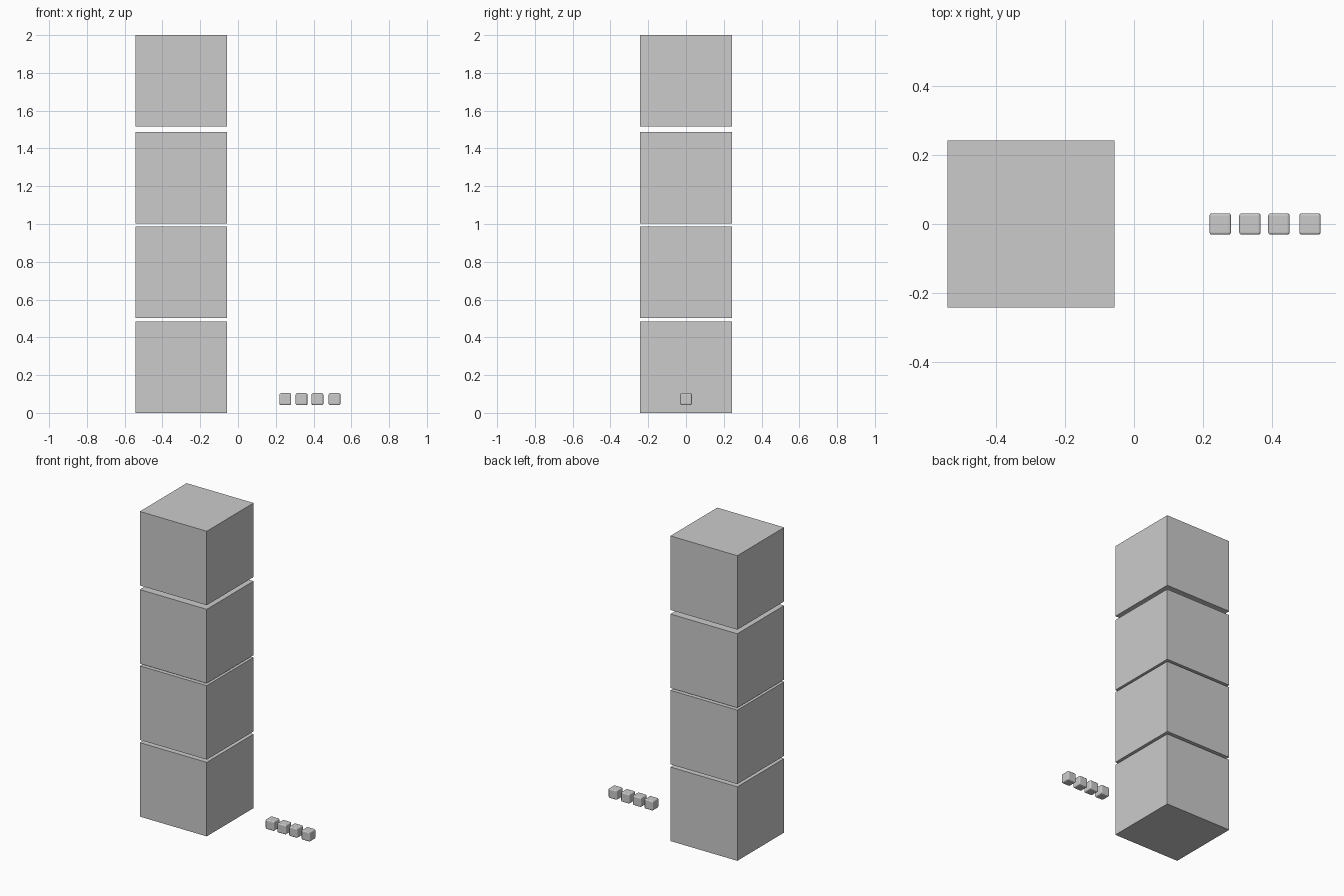
import bpy

if "Cube" in bpy.data.objects:
    bpy.data.objects.remove(bpy.data.objects["Cube"])


def cube(name, size, x, z, bevel=0.0):
    bpy.ops.mesh.primitive_cube_add(size=size, location=(x, 0, z))
    ob = bpy.context.object
    ob.name = name
    if bevel:
        mod = ob.modifiers.new("rounded_edges", 'BEVEL')
        mod.width = bevel
        mod.segments = 3
    return ob


# Stack of large sharp-edged blocks, with a wider gap below the top one
BIG = 0.485
for i, base in enumerate((0.0, 0.503, 1.003, 1.515)):
    cube(f"large_block_{i + 1}", BIG, -0.2995, base + BIG / 2)

# Row of small blocks with softened edges, floating just above the floor
SMALL = 0.062
for i, x in enumerate((0.2505, 0.3365, 0.4205, 0.511)):
    cube(f"small_block_{i + 1}", SMALL, x, 0.073, 0.007)
